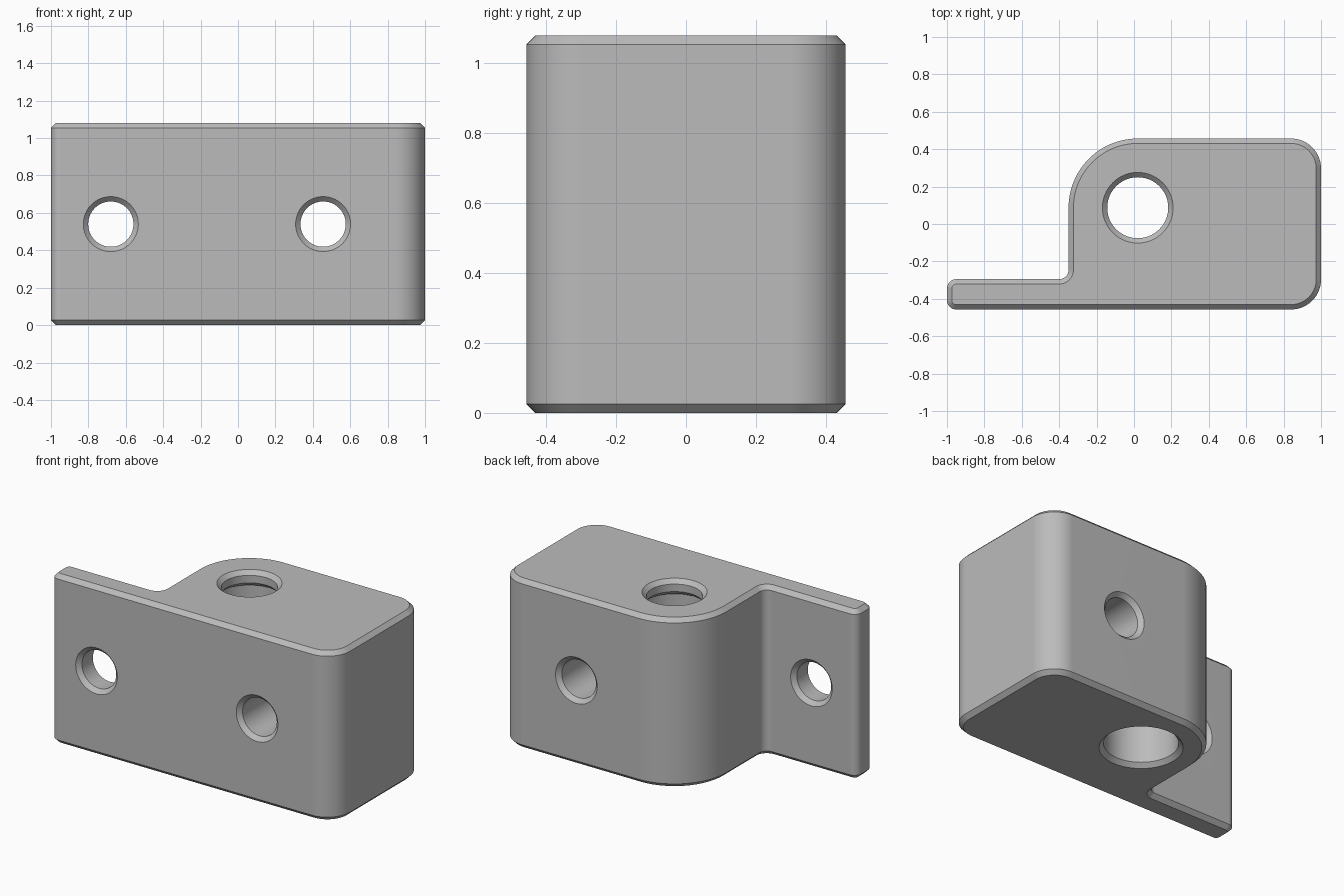
import bpy, bmesh
from math import sin, cos, pi, radians
from mathutils import Matrix, Vector

cube = bpy.data.objects.get("Cube")
if cube:
    bpy.data.objects.remove(cube, do_unlink=True)

HEIGHT, CHAMFER = 1.08, 0.026
FRONT, BACK, PLATE_BACK, STEP_X = -0.457, 0.457, -0.295, -0.35

grey = bpy.data.materials.new("light grey")
grey.use_nodes = True
colour = (0.5, 0.5, 0.5, 1)
grey.diffuse_color = colour
grey.node_tree.nodes["Principled BSDF"].inputs["Base Color"].default_value = colour


def arc(cx, cy, r, start, end, steps=14):
    angles = [radians(start + (end - start) * i / steps) for i in range(steps + 1)]
    return [(cx + r * cos(a), cy + r * sin(a)) for a in angles]


def outline(inset):
    """Counter-clockwise plan of the bracket, moved inwards by inset."""
    end, corner, big, fillet = 0.05, 0.16, 0.37, 0.05
    return (arc(-1 + end, FRONT + end, end - inset, 180, 270)
            + arc(1 - corner, FRONT + corner, corner - inset, 270, 360)
            + arc(1 - corner, BACK - corner, corner - inset, 0, 90)
            + arc(STEP_X + big, BACK - big, big - inset, 90, 180, 24)
            + arc(STEP_X - fillet, PLATE_BACK + fillet, fillet + inset, 0, -90)
            + arc(-1 + end, PLATE_BACK - end, end - inset, 90, 180))


def loft(name, rings, matrix=Matrix()):
    """Closed solid through a stack of matching rings."""
    bm = bmesh.new()
    loops = [[bm.verts.new(p) for p in ring] for ring in rings]
    for low, high in zip(loops, loops[1:]):
        for i in range(len(low)):
            j = (i + 1) % len(low)
            bm.faces.new((low[i], low[j], high[j], high[i]))
    bm.faces.new(loops[0][::-1])
    bm.faces.new(loops[-1])
    bm.transform(matrix)
    bmesh.ops.recalc_face_normals(bm, faces=bm.faces)
    mesh = bpy.data.meshes.new(name)
    bm.to_mesh(mesh)
    bm.free()
    mesh.materials.append(grey)
    obj = bpy.data.objects.new(name, mesh)
    bpy.context.collection.objects.link(obj)
    return obj


def lathe(name, profile, matrix):
    rings = [[(r * cos(2 * pi * i / 64), r * sin(2 * pi * i / 64), z) for i in range(64)]
             for r, z in profile]
    return loft(name, rings, matrix)


def through_profile(r, start, end):
    """Hole chamfered at both ends, overshooting the surfaces."""
    c, over = CHAMFER, 0.02
    return [(r + c + over, start - over), (r, start + c),
            (r, end - c), (r + c + over, end + over)]


# Bracket body with chamfered top and bottom rims
levels = [(CHAMFER, 0), (0, CHAMFER), (0, HEIGHT - CHAMFER), (CHAMFER, HEIGHT)]
body = loft("bracket_body", [[(x, y, z) for x, y in outline(d)] for d, z in levels])

# Screw holes, running front to back
cutters = []
for name, x, back in (("plate_hole_cutter", -0.68, PLATE_BACK),
                      ("block_hole_cutter", 0.455, BACK)):
    turn = Matrix.Translation(Vector((x, 0, HEIGHT / 2))) @ Matrix.Rotation(-pi / 2, 4, "X")
    cutters.append(lathe(name, through_profile(0.121, FRONT, back), turn))

# Vertical bore: wide from below, with a narrow lip at the top
bore, neck, lip = 0.213, 0.163, HEIGHT - 0.1
bore_profile = [(bore + CHAMFER + 0.02, -0.02), (bore, CHAMFER), (bore, lip),
                (neck + CHAMFER, lip), (neck, lip + CHAMFER),
                (neck, HEIGHT - CHAMFER), (neck + CHAMFER + 0.02, HEIGHT + 0.02)]
cutters.append(lathe("bore_cutter", bore_profile,
                     Matrix.Translation(Vector((0.02, BACK - 0.37, 0)))))

# Cut the holes
bpy.ops.object.select_all(action="DESELECT")
bpy.context.view_layer.objects.active = body
body.select_set(True)
for cutter in cutters:
    cutter.hide_render = True
    mod = body.modifiers.new(cutter.name, "BOOLEAN")
    mod.operation, mod.solver, mod.object = "DIFFERENCE", "EXACT", cutter
    bpy.ops.object.modifier_apply(modifier=mod.name)
for cutter in cutters:
    bpy.data.objects.remove(cutter, do_unlink=True)

# Smooth curved walls, crisp rims
bpy.ops.object.shade_smooth_by_angle(angle=radians(30))
weighted = body.modifiers.new("flat_face_normals", "WEIGHTED_NORMAL")
weighted.keep_sharp = True
